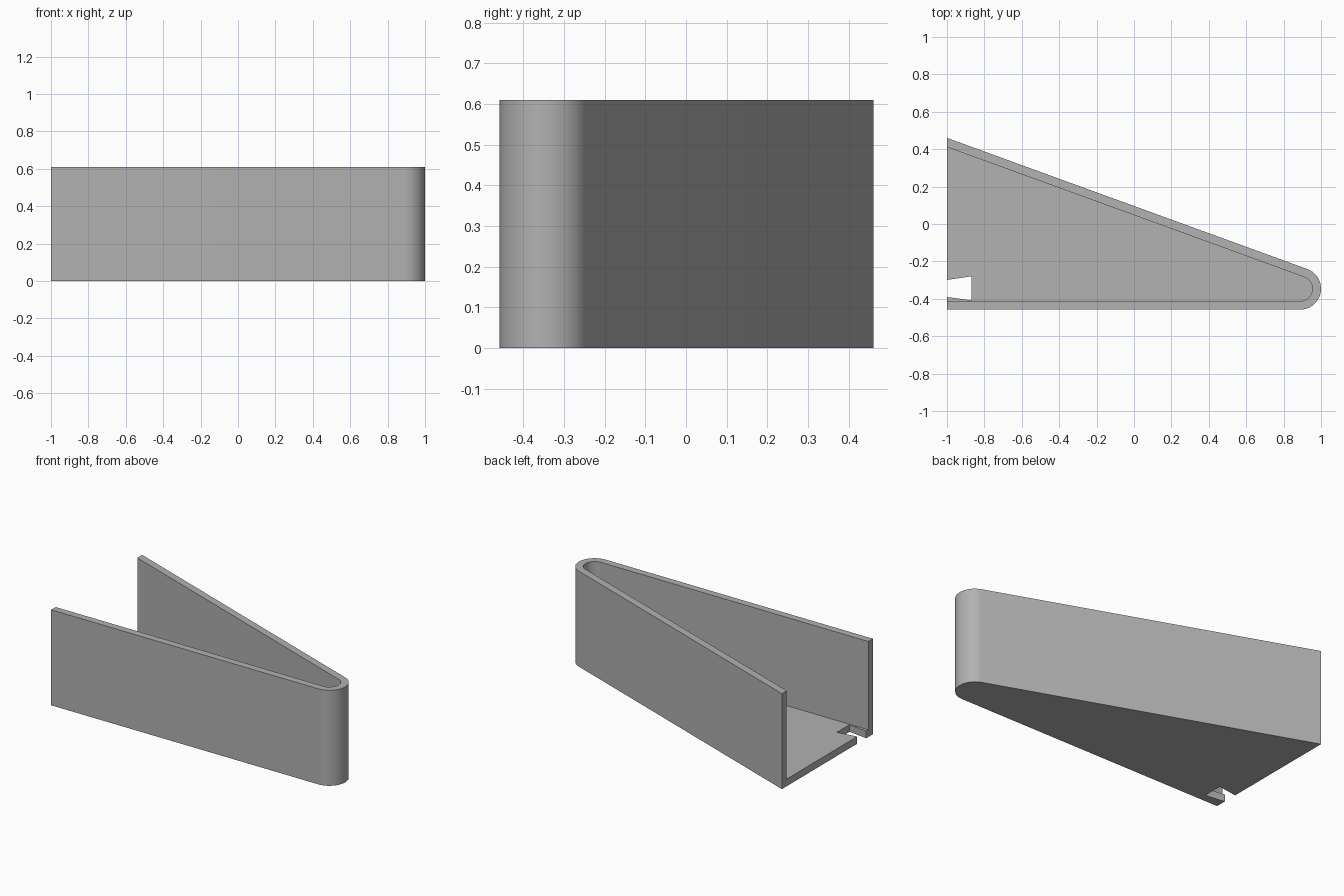
import bpy
import bmesh
from math import radians, sin, cos, tan, pi

if "Cube" in bpy.data.objects:
    bpy.data.objects.remove(bpy.data.objects["Cube"])

HEIGHT, WALL = 0.61, 0.046
NOSE_X, NOSE_Y, NOSE_R = 0.888, -0.346, 0.112
SLOPE = radians(20)
STEPS = 32

grey = bpy.data.materials.new("plain grey")
grey.use_nodes = True
colour = (0.445, 0.445, 0.445, 1)
grey.diffuse_color = colour
grey.node_tree.nodes["Principled BSDF"].inputs["Base Color"].default_value = colour


def wedge_outline(radius, end_x):
    """Wedge with a rounded nose, open end at end_x."""
    start, stop = -pi / 2, pi / 2 - SLOPE
    arc = [start + (stop - start) * i / STEPS for i in range(STEPS + 1)]
    points = [(NOSE_X + radius * cos(a), NOSE_Y + radius * sin(a)) for a in arc]
    last_x, last_y = points[-1]
    points.append((end_x, last_y + (last_x - end_x) * tan(SLOPE)))
    points.append((end_x, NOSE_Y - radius))
    return points


def prism(name, outline, bottom, top):
    bm = bmesh.new()
    base = bm.faces.new([bm.verts.new((x, y, bottom)) for x, y in outline])
    raised = bmesh.ops.extrude_face_region(bm, geom=[base])["geom"]
    verts = [v for v in raised if isinstance(v, bmesh.types.BMVert)]
    bmesh.ops.translate(bm, verts=verts, vec=(0, 0, top - bottom))
    bmesh.ops.recalc_face_normals(bm, faces=bm.faces)
    mesh = bpy.data.meshes.new(name)
    bm.to_mesh(mesh)
    bm.free()
    mesh.materials.append(grey)
    obj = bpy.data.objects.new(name, mesh)
    bpy.context.collection.objects.link(obj)
    return obj


def cut(target, cutter):
    cutter.hide_render = True
    mod = target.modifiers.new("cut", "BOOLEAN")
    mod.operation = "DIFFERENCE"
    mod.solver = "EXACT"
    mod.object = cutter
    bpy.ops.object.modifier_apply(modifier=mod.name)
    bpy.data.objects.remove(cutter)


# Outer wedge body
tray = prism("wedge_tray", wedge_outline(NOSE_R, -1), 0, HEIGHT)
bpy.context.view_layer.objects.active = tray
tray.select_set(True)

# Hollow, open at the top and at the wide end
cut(tray, prism("hollow_cutter", wedge_outline(NOSE_R - WALL, -1.2), WALL, HEIGHT + 0.1))

# Dovetail notch in the floor, flaring inward
notch = [(-1.04, -0.385), (-0.87, -0.408), (-0.87, -0.28), (-1.04, -0.305)]
cut(tray, prism("notch_cutter", notch, -0.1, WALL + 0.02))

bpy.ops.object.shade_smooth_by_angle(angle=radians(30))
